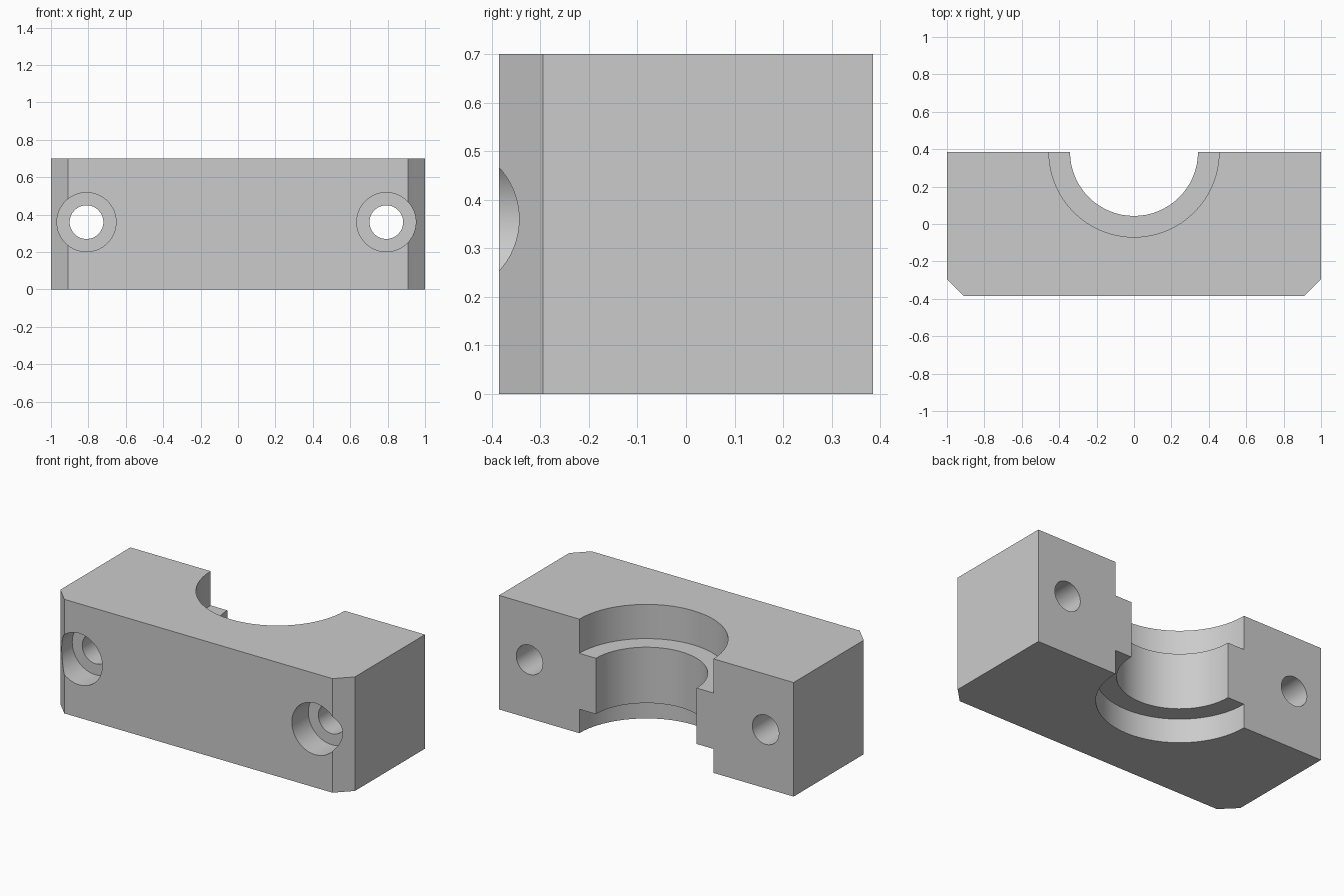
import bpy, bmesh
from math import pi
from mathutils import Matrix

if "Cube" in bpy.data.objects:
    bpy.data.objects.remove(bpy.data.objects["Cube"], do_unlink=True)

HALF_DEPTH, HEIGHT, CHAMFER = 0.385, 0.70, 0.09

grey = bpy.data.materials.new("plain grey")
grey.use_nodes = True
colour = (0.6, 0.6, 0.6, 1)
grey.diffuse_color = colour
grey.node_tree.nodes["Principled BSDF"].inputs["Base Color"].default_value = colour


def add_object(name, bm):
    bmesh.ops.recalc_face_normals(bm, faces=bm.faces)
    mesh = bpy.data.meshes.new(name)
    bm.to_mesh(mesh)
    bm.free()
    mesh.materials.append(grey)
    obj = bpy.data.objects.new(name, mesh)
    bpy.context.collection.objects.link(obj)
    return obj


def cylinder(name, radius, start, end, matrix):
    """Cylinder along local z from start to end, placed by matrix."""
    bm = bmesh.new()
    bmesh.ops.create_cone(bm, cap_ends=True, segments=64, radius1=radius,
                          radius2=radius, depth=end - start,
                          matrix=matrix @ Matrix.Translation((0, 0, (start + end) / 2)))
    return add_object(name, bm)


# Block: plan outline with chamfered front corners, extruded upwards
bm = bmesh.new()
outline = [(-1, HALF_DEPTH), (-1, CHAMFER - HALF_DEPTH), (CHAMFER - 1, -HALF_DEPTH),
           (1 - CHAMFER, -HALF_DEPTH), (1, CHAMFER - HALF_DEPTH), (1, HALF_DEPTH)]
base = bm.faces.new([bm.verts.new((x, y, 0)) for x, y in outline])
top = bmesh.ops.extrude_face_region(bm, geom=[base])["geom"]
bmesh.ops.translate(bm, vec=(0, 0, HEIGHT),
                    verts=[v for v in top if isinstance(v, bmesh.types.BMVert)])
block = add_object("clamp_block", bm)

# Half-round bore in the back, with wider recesses above and below the lip
axis = Matrix.Translation((0, HALF_DEPTH, 0))
cutters = [cylinder("bore_cutter", 0.342, -0.1, 0.8, axis),
           cylinder("upper_recess_cutter", 0.455, 0.49, 0.8, axis),
           cylinder("lower_recess_cutter", 0.455, -0.1, 0.147, axis)]

# Counterbored bolt holes running front to back
for side, x in (("right", -0.81), ("left", 0.793)):
    bolt = Matrix.Translation((x, 0, 0.36)) @ Matrix.Rotation(-pi / 2, 4, "X")
    cutters.append(cylinder(side + "_hole_cutter", 0.09, -0.5, 0.5, bolt))
    cutters.append(cylinder(side + "_counterbore_cutter", 0.158, -0.5, -0.225, bolt))

# Cut the block and discard the cutters
bpy.ops.object.select_all(action="DESELECT")
bpy.context.view_layer.objects.active = block
block.select_set(True)
for cutter in cutters:
    cutter.hide_render = True
    cut = block.modifiers.new(cutter.name, "BOOLEAN")
    cut.operation = "DIFFERENCE"
    cut.solver = "EXACT"
    cut.object = cutter
    bpy.ops.object.modifier_apply(modifier=cut.name)
    bpy.data.objects.remove(cutter, do_unlink=True)

bpy.ops.object.shade_smooth_by_angle(angle=pi / 6)
